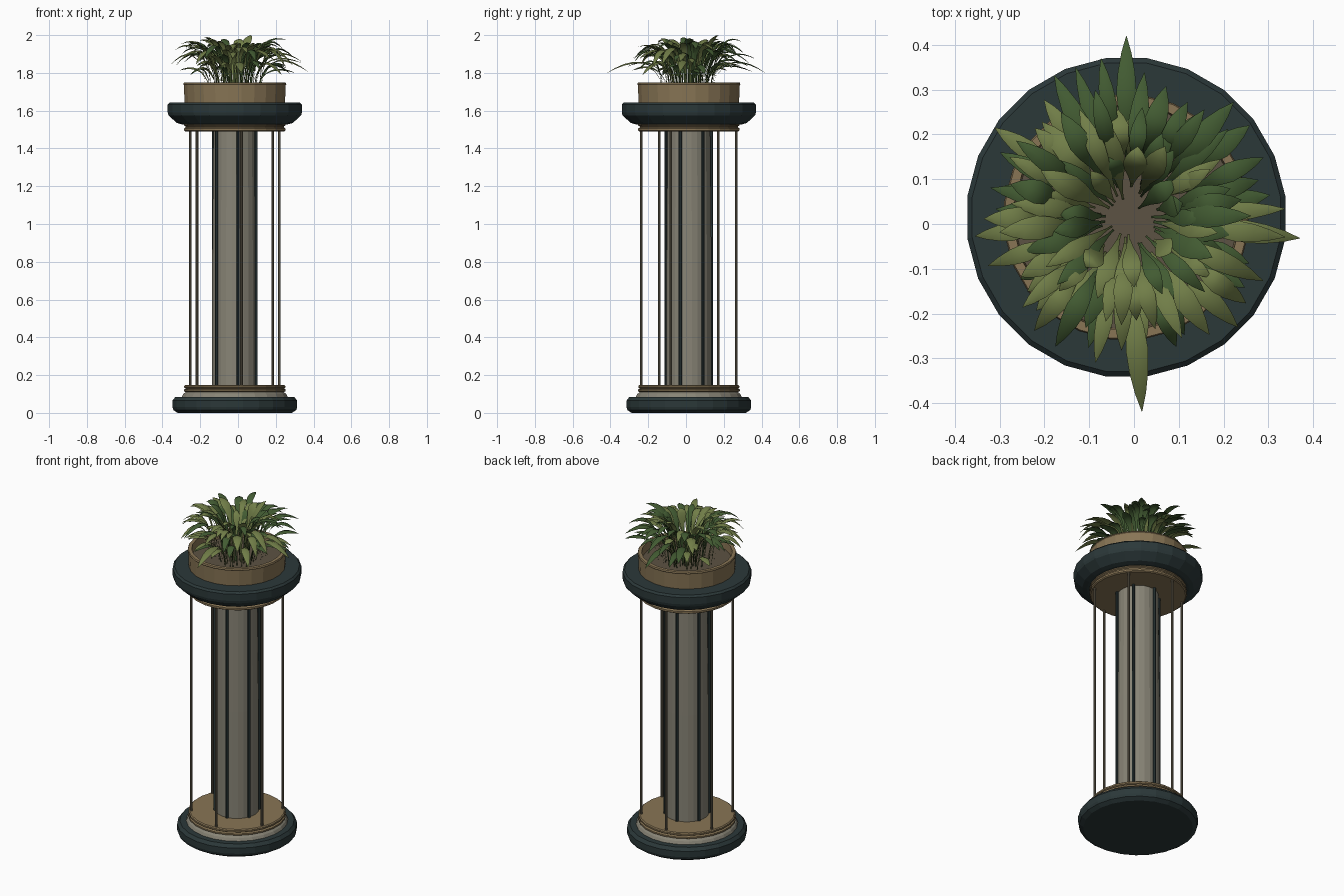
import bpy, bmesh, math, random
from mathutils import Vector

random.seed(11)
if "Cube" in bpy.data.objects:
    bpy.data.objects.remove(bpy.data.objects["Cube"], do_unlink=True)

CX, CY = -0.017, 0.015          # axis of the column
SIDES = 24
SPOKES = [math.radians(38 + 60 * i) for i in range(6)]


def material(name, rgb):
    linear = [((c / 255 + 0.055) / 1.055) ** 2.4 for c in rgb] + [1]
    m = bpy.data.materials.new(name)
    m.use_nodes = True
    m.diffuse_color = linear
    bsdf = m.node_tree.nodes["Principled BSDF"]
    bsdf.inputs["Base Color"].default_value = linear
    bsdf.inputs["Roughness"].default_value = 0.8
    return m


slate = material("dark slate", (43, 56, 57))
tan = material("tan stone", (136, 117, 85))
grey = material("warm grey", (136, 132, 118))
bronze = material("rod bronze", (106, 99, 82))
earth = material("soil brown", (92, 82, 67))
light_green = material("light leaf green", (113, 126, 72))
dark_green = material("dark leaf green", (66, 91, 50))


def add_object(name, bm, mat, angle=None):
    mesh = bpy.data.meshes.new(name)
    bm.to_mesh(mesh)
    bm.free()
    mesh.materials.append(mat)
    ob = bpy.data.objects.new(name, mesh)
    bpy.context.collection.objects.link(ob)
    if angle:
        bpy.ops.object.select_all(action="DESELECT")
        ob.select_set(True)
        bpy.context.view_layer.objects.active = ob
        bpy.ops.object.shade_smooth_by_angle(angle=math.radians(angle))
    return ob


def lathe(name, profile, mat, sides=SIDES, x=CX, y=CY, angle=None):
    """Spin (radius, height) points, listed bottom to top, and cap both ends."""
    bm = bmesh.new()
    rings = []
    for r, z in profile:
        ring = []
        for i in range(sides):
            a = math.tau * (i + 0.5) / sides
            ring.append(bm.verts.new((x + r * math.cos(a), y + r * math.sin(a), z)))
        rings.append(ring)
    for low, high in zip(rings, rings[1:]):
        for i in range(sides):
            j = (i + 1) % sides
            bm.faces.new((low[i], low[j], high[j], high[i]))
    bm.faces.new(rings[0][::-1])
    bm.faces.new(rings[-1])
    return add_object(name, bm, mat, angle)


# Base: dark foot, grey step and two tan rings
lathe("base_foot", [(0.305, 0), (0.328, 0.015), (0.333, 0.03), (0.333, 0.065),
                    (0.318, 0.084)], slate)
lathe("base_step", [(0.285, 0.08), (0.275, 0.1), (0.26, 0.112)], grey)
lathe("base_rings", [(0.262, 0.11), (0.272, 0.115), (0.272, 0.124), (0.262, 0.129),
                     (0.27, 0.134), (0.27, 0.143), (0.264, 0.148)], tan)

# Column with slight taper
lathe("column", [(0.121, 0.14), (0.121, 0.8), (0.114, 1.5)], grey)

# Ribs against the column and free-standing rods, on the same six spokes
for n, a in enumerate(SPOKES, 1):
    c, s = math.cos(a), math.sin(a)
    lathe(f"column_rib_{n}", [(0.009, 0.14), (0.009, 1.5)], slate, 8,
          CX + 0.122 * c, CY + 0.122 * s)
    lathe(f"rod_{n}", [(0.0075, 0.14), (0.0075, 1.5)], bronze, 8,
          CX + 0.254 * c, CY + 0.254 * s)

# Capital: tan rings, dark basin
lathe("top_rings", [(0.264, 1.49), (0.271, 1.495), (0.271, 1.506), (0.262, 1.511),
                    (0.262, 1.517), (0.271, 1.522), (0.271, 1.53)], tan)
lathe("basin", [(0.285, 1.528), (0.31, 1.535), (0.354, 1.575), (0.358, 1.59),
                (0.358, 1.632), (0.347, 1.643)], slate)

# Planter with a hollow rim, and soil
lathe("planter", [(0.268, 1.64), (0.272, 1.735), (0.275, 1.74), (0.272, 1.748),
                  (0.252, 1.748), (0.248, 1.69)], tan)
lathe("soil", [(0.249, 1.68), (0.249, 1.7)], earth)

# Leaf outline: position along the leaf and share of full width
OUTLINE = [(0, 0.1), (0.2, 0.14), (0.4, 0.4), (0.55, 0.8), (0.68, 1), (0.8, 0.85),
           (0.91, 0.5), (1, 0.02)]


def leaf(bm, azimuth, start, reach, top, peak, width):
    """Arching blade that rises to its peak and then droops to a pointed tip."""
    out = Vector((math.cos(azimuth), math.sin(azimuth), 0))
    side = Vector((-out.y, out.x, 0))
    rows = []
    for t, share in OUTLINE:
        r = start + (reach - start) * t ** 1.5
        z = 1.7 + (top - 1.7) * (1 - (1 - t / peak) ** 2)
        mid = Vector((CX, CY, z)) + out * r
        half = side * width * share / 2
        fold = Vector((0, 0, 0.18 * width * share))
        rows.append([bm.verts.new(p) for p in (mid - half - fold, mid, mid + half - fold)])
    for a, b in zip(rows, rows[1:]):
        for k in range(2):
            bm.faces.new((a[k], b[k], b[k + 1], a[k + 1]))


# Rings of foliage: count, start, reach, top and peak ranges
TUFTS = [(26, (0.03, 0.08), (0.12, 0.22), (1.92, 1.992), (0.8, 1.0)),
         (38, (0.05, 0.13), (0.22, 0.31), (1.89, 1.985), (0.7, 0.85)),
         (40, (0.08, 0.16), (0.27, 0.36), (1.82, 1.95), (0.6, 0.75))]
greens = {"light_leaves": (bmesh.new(), light_green), "dark_leaves": (bmesh.new(), dark_green)}
blades = [g[0] for g in greens.values()]
for count, *ranges in TUFTS:
    for i in range(count):
        azimuth = math.tau * (i + random.uniform(-0.4, 0.4)) / count
        # Paler growth gathers towards the front
        pale = random.random() < 0.5 - 0.25 * math.sin(azimuth)
        leaf(blades[0 if pale else 1], azimuth,
             *[random.uniform(*span) for span in ranges], random.uniform(0.036, 0.056))

# Longest blades at the front, back and left, and one upright that sets the height
leaf(blades[0], -math.pi / 2 + 0.08, 0.12, 0.435, 1.86, 0.62, 0.05)
leaf(blades[1], math.pi / 2, 0.12, 0.405, 1.86, 0.62, 0.045)
leaf(blades[0], -0.12, 0.12, 0.39, 1.87, 0.62, 0.05)
leaf(blades[0], math.pi / 2 - 0.5, 0.06, 0.18, 2.0, 1.0, 0.055)

for name, (bm, mat) in greens.items():
    add_object(name, bm, mat, 50)
